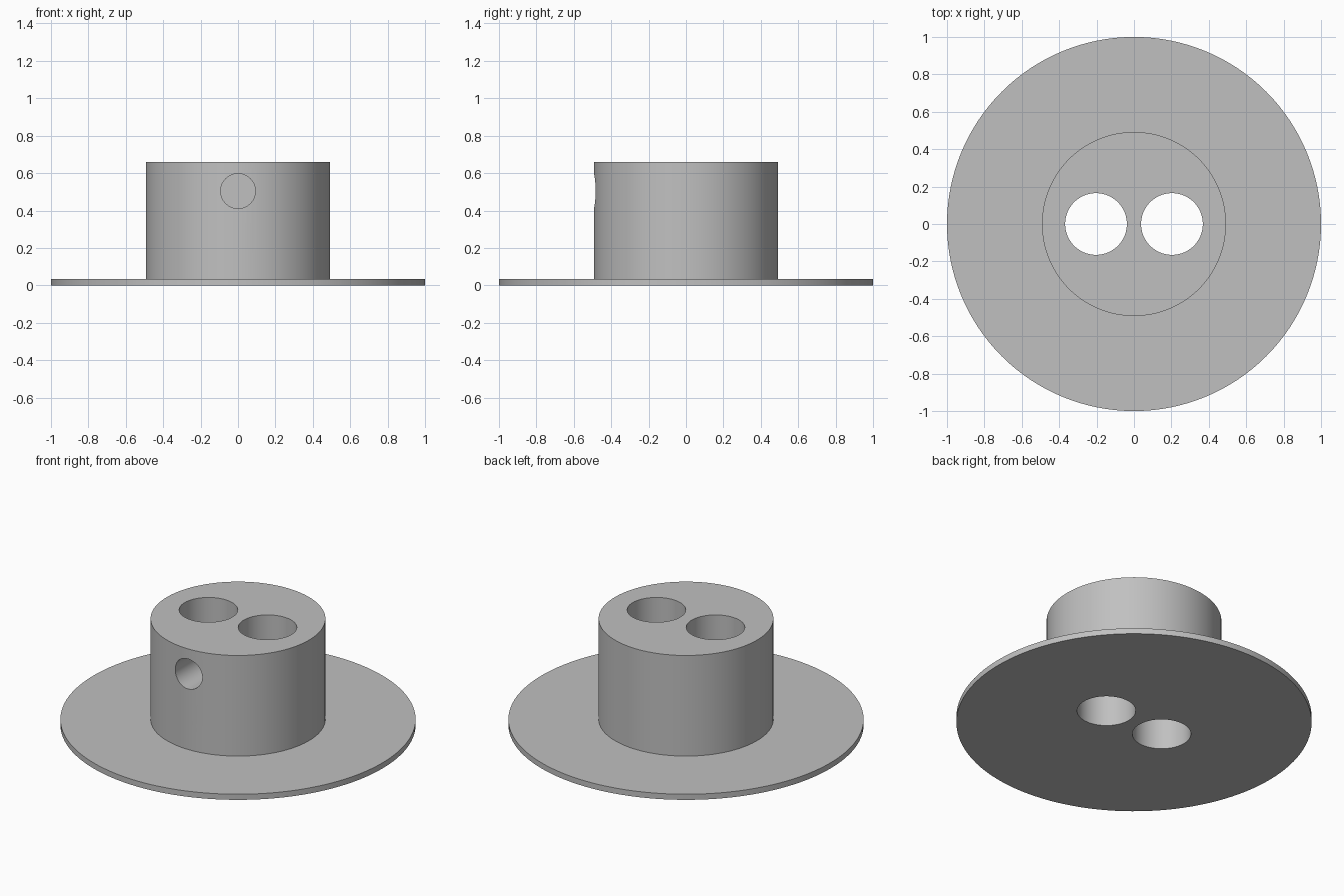
import bpy
import math

if "Cube" in bpy.data.objects:
    bpy.data.objects.remove(bpy.data.objects["Cube"])

gray = bpy.data.materials.new("plain_gray")
gray.diffuse_color = (0.53, 0.53, 0.53, 1)
gray.use_nodes = True
gray.node_tree.nodes["Principled BSDF"].inputs["Base Color"].default_value = gray.diffuse_color


def cylinder(name, radius, depth, location, sides=128, rotation=(0, 0, 0)):
    bpy.ops.mesh.primitive_cylinder_add(vertices=sides, radius=radius, depth=depth,
                                        location=location, rotation=rotation)
    obj = bpy.context.object
    obj.name = name
    obj.data.materials.append(gray)
    return obj


def boolean(target, tool, operation):
    mod = target.modifiers.new(operation.title(), 'BOOLEAN')
    mod.operation = operation
    mod.solver = 'EXACT'
    mod.object = tool
    bpy.context.view_layer.objects.active = target
    bpy.ops.object.modifier_apply(modifier=mod.name)
    bpy.data.objects.remove(tool, do_unlink=True)


# Thin round flange with the raised boss joined on top
body = cylinder("flanged_boss", 1.0, 0.035, (0, 0, 0.0175))
boolean(body, cylinder("boss", 0.492, 0.65, (0, 0, 0.335)), 'UNION')

# Two vertical bores, right through
for x in (-0.203, 0.203):
    boolean(body, cylinder("bore_cutter", 0.165, 1.0, (x, 0, 0.33), 96), 'DIFFERENCE')

# Blind screw hole in the front of the boss
boolean(body, cylinder("screw_hole_cutter", 0.093, 0.4, (0, -0.4, 0.504), 64,
                       (math.pi / 2, 0, 0)), 'DIFFERENCE')

# Smooth curved walls, sharp rims
bpy.ops.object.select_all(action='DESELECT')
body.select_set(True)
bpy.context.view_layer.objects.active = body
bpy.ops.object.shade_smooth_by_angle(angle=math.radians(30))
